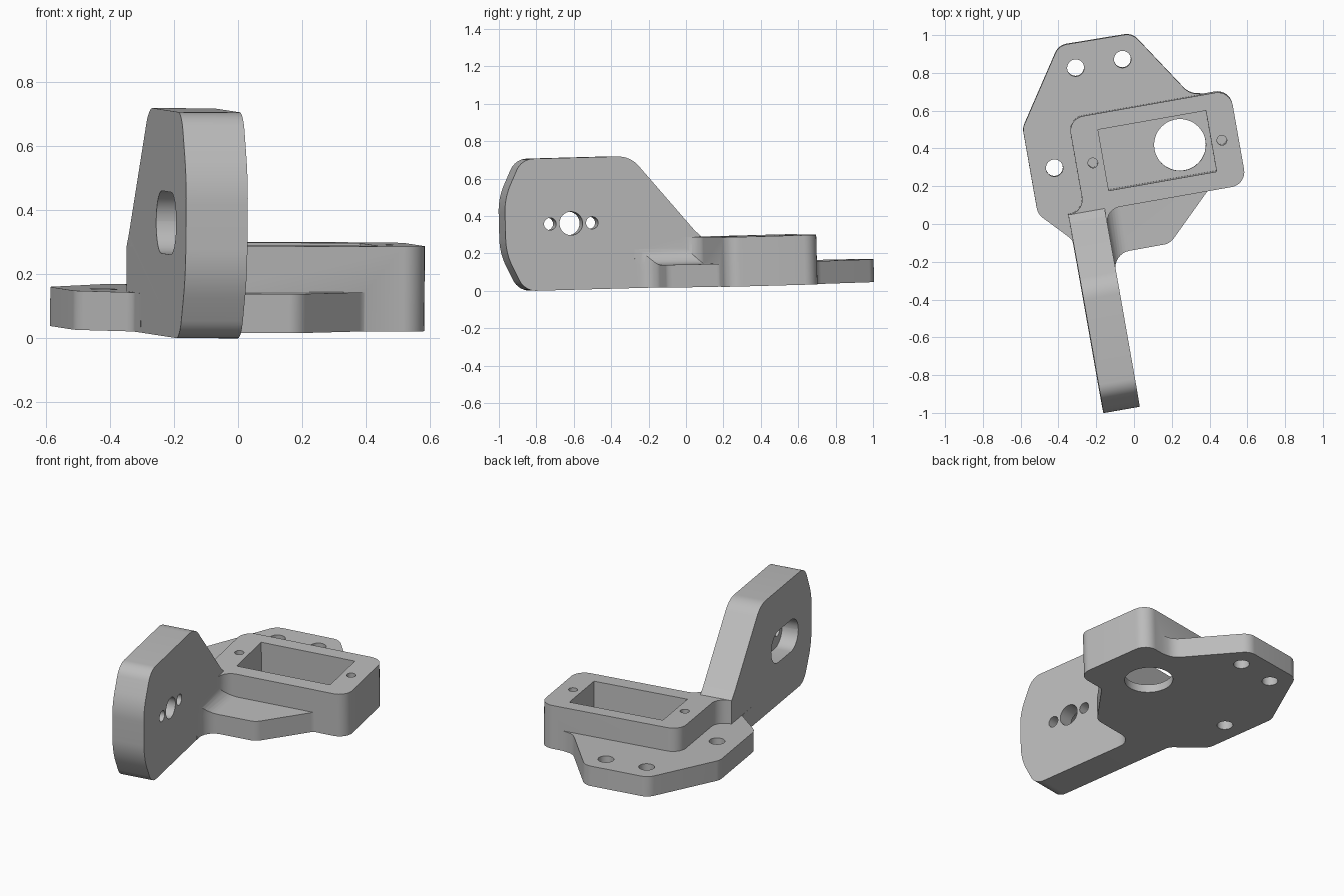
import bpy, bmesh, math
from mathutils import Matrix, Vector

if "Cube" in bpy.data.objects:
    bpy.data.objects.remove(bpy.data.objects["Cube"], do_unlink=True)

TURN = Matrix.Rotation(math.radians(10), 4, 'Z')
# profile axes: (along, height) pushed sideways, and (side, height) pushed along
SIDE = TURN @ Matrix(((0, 0, 1, 0), (1, 0, 0, 0), (0, 1, 0, 0), (0, 0, 0, 1)))
ALONG = TURN @ Matrix(((1, 0, 0, 0), (0, 0, 1, 0), (0, 1, 0, 0), (0, 0, 0, 1)))

grey = bpy.data.materials.new("plain grey")
grey.use_nodes = True
colour = (0.5, 0.5, 0.5, 1)
grey.diffuse_color = colour
grey.node_tree.nodes["Principled BSDF"].inputs["Base Color"].default_value = colour


def rounded(corners, steps=8):
    """Outline from (x, y, radius) corners, each replaced by a tangent arc."""
    out = []
    for i, (x, y, r) in enumerate(corners):
        p = Vector((x, y))
        if r == 0:
            out.append(p)
            continue
        d0 = (Vector(corners[i - 1][:2]) - p).normalized()
        d1 = (Vector(corners[(i + 1) % len(corners)][:2]) - p).normalized()
        half = d0.angle(d1) / 2
        reach = r / math.tan(half)
        centre = p + (d0 + d1).normalized() * (r / math.sin(half))
        start = p + d0 * reach - centre
        sweep = start.angle_signed(p + d1 * reach - centre)
        for k in range(steps + 1):
            out.append(centre + Matrix.Rotation(-sweep * k / steps, 2) @ start)
    return out


def circle(x, y, r, n=32):
    return [(x + r * math.cos(math.tau * k / n), y + r * math.sin(math.tau * k / n))
            for k in range(n)]


def prism(name, outline, low, high, matrix):
    bm = bmesh.new()
    bottom = [bm.verts.new((p[0], p[1], low)) for p in outline]
    top = [bm.verts.new((p[0], p[1], high)) for p in outline]
    bm.faces.new(bottom)
    bm.faces.new(top)
    for i in range(len(outline)):
        bm.faces.new((bottom[i - 1], bottom[i], top[i], top[i - 1]))
    bm.transform(matrix)
    bmesh.ops.recalc_face_normals(bm, faces=bm.faces)
    mesh = bpy.data.meshes.new(name)
    bm.to_mesh(mesh)
    bm.free()
    mesh.materials.append(grey)
    obj = bpy.data.objects.new(name, mesh)
    bpy.context.collection.objects.link(obj)
    return obj


def combine(target, other, operation):
    mod = target.modifiers.new(operation, 'BOOLEAN')
    mod.operation = operation
    mod.solver = 'EXACT'
    mod.object = other
    bpy.context.view_layer.objects.active = target
    bpy.ops.object.modifier_apply(modifier=mod.name)
    bpy.data.objects.remove(other, do_unlink=True)


# Base plate
plate_outline = rounded([
    (-.59, .51, .08), (-.4, .948, .08), (-.01, 1.012, .08), (.29, .695, .1),
    (.4, .69, 0), (.5, .3, 0), (.5, .205, 0), (.395, .187, .06), (.19, -.1, .08),
    (-.115, -.155, .09), (-.094, -.27, 0), (-.2, -.28, 0), (-.304, -.206, 0),
    (-.327, -.08, .06), (-.51, .055, .08)])
bracket = prism("bracket", plate_outline, 0, .122, Matrix())

# Raised motor housing with blends into the arm
housing = prism("housing", rounded([
    (-.248, .617, .08), (.623, .617, .08), (.623, .11, .08), (-.14, .11, .08),
    (-.14, 0, 0), (-.335, 0, 0), (-.335, .115, 0), (-.248, .115, .08)]), 0, .265, TURN)

# Upright arm, drawn in side profile
arm = prism("arm", rounded([
    (.115, 0, 0), (.115, .265, 0), (.075, .305, .12), (-.235, .685, 0),
    (-.235, .685, 0)][:3] + [
    (-.26, .706, .15), (-.85, .706, .1), (-.947, .5, .35),
    (-.947, .2, .35), (-.85, 0, .1)]), -.335, -.14, SIDE)

# Concave blend between arm and plate, trimmed to the plate outline
r = .085
curve = [(-.14 + r - r * math.sin(t), .122 + r - r * math.cos(t))
         for t in (math.pi / 2 * k / 8 for k in range(9))]
blend = prism("blend", curve + [(-.16, .122 + r), (-.16, .1), (-.14 + r, .1)],
              -.27, .13, ALONG)
combine(blend, prism("trim", plate_outline, -.1, .4, Matrix()), 'INTERSECT')

for part in (housing, arm, blend):
    combine(bracket, part, 'UNION')

# Motor pocket, shaft opening, mounting and screw holes
pocket = [(-.102, .204), (.478, .204), (.478, .532), (-.102, .532)]
cuts = [prism("pocket", pocket, .05, .5, TURN),
        prism("opening", circle(.243, .42, .137, 48), -.1, .2, Matrix())]
for x, y in ((-.31, .83), (-.062, .875), (-.422, .3)):
    cuts.append(prism("plate_hole", circle(x, y, .045), -.1, .2, Matrix()))
for x, y in ((-.22, .33), (.463, .45)):
    cuts.append(prism("screw_hole", circle(x, y, .026), .1, .4, Matrix()))

# Arm slot on one side and three through holes
b, h = -.59, .355
s, t = .18, .0975
cuts.append(prism("slot", rounded([(b - s, h - t, .097), (b + s, h - t, .097),
                                   (b + s, h + t, .097), (b - s, h + t, .097)]),
                  -.4, -.235, SIDE))
for offset, radius in ((0, .063), (-.114, .033), (.114, .033)):
    cuts.append(prism("arm_hole", circle(b + offset, h, radius), -.3, 0, SIDE))
for cut in cuts:
    combine(bracket, cut, 'DIFFERENCE')

# Slight tilt, then rest on the floor
mesh = bracket.data
mesh.transform(Matrix.Rotation(.0257, 4, 'X') @ Matrix.Rotation(.009, 4, 'Y'))
mesh.transform(Matrix.Translation((0, 0, -min(v.co.z for v in mesh.vertices))))

bpy.ops.object.select_all(action='DESELECT')
bracket.select_set(True)
bpy.context.view_layer.objects.active = bracket
bpy.ops.object.shade_smooth_by_angle(angle=math.radians(30))
